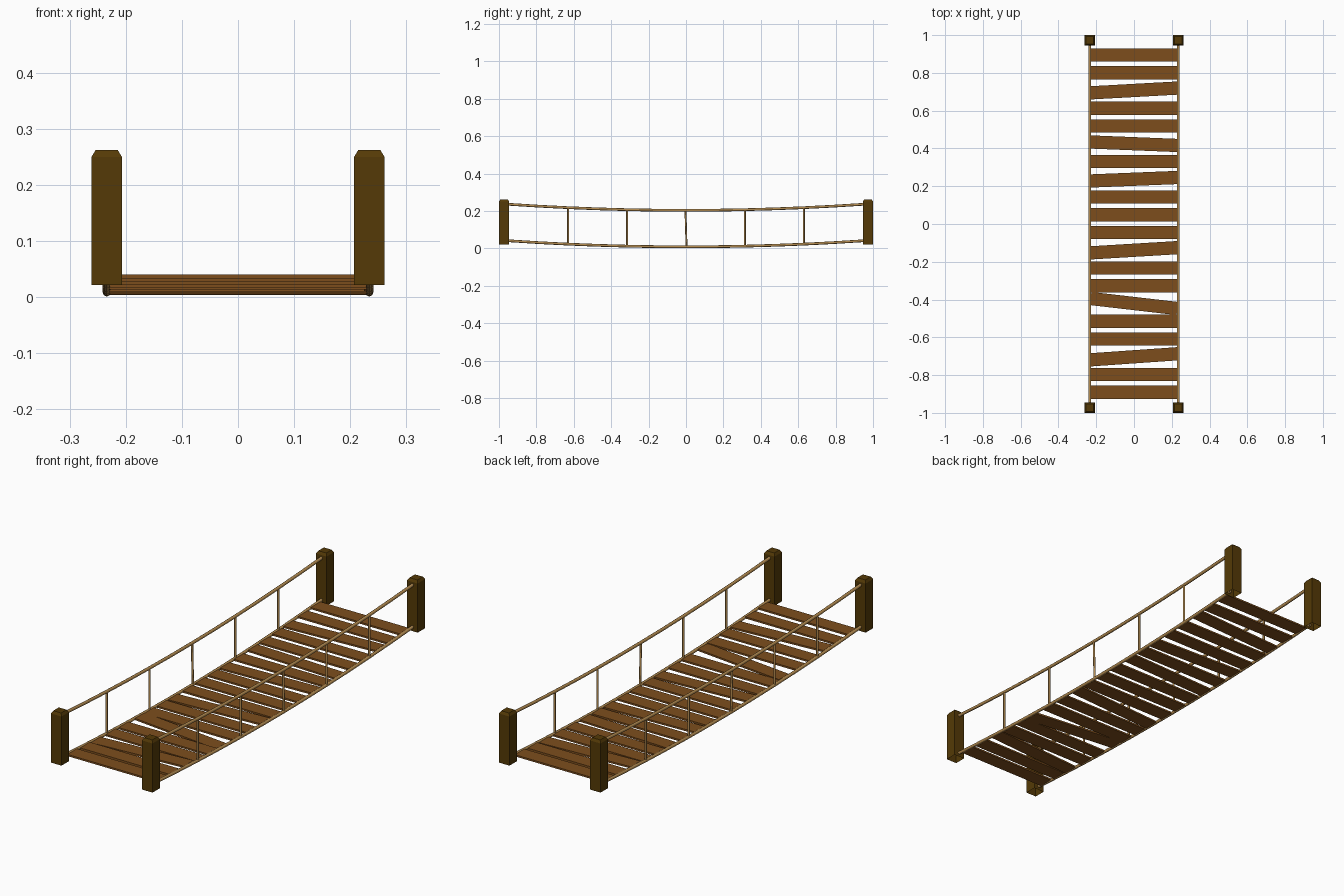
import bpy, bmesh, math
from mathutils import Matrix, Vector

if "Cube" in bpy.data.objects:
    bpy.data.objects.remove(bpy.data.objects["Cube"])


def material(name, rgb):
    m = bpy.data.materials.new(name)
    m.diffuse_color = (*rgb, 1)
    m.use_nodes = True
    m.node_tree.nodes["Principled BSDF"].inputs["Base Color"].default_value = m.diffuse_color
    return m


POST = material("dark post wood", (0.090, 0.042, 0.002))
PLANK = material("brown plank wood", (0.205, 0.076, 0.012))
ROPE = material("tan rope", (0.47, 0.27, 0.085))
RX, END = 0.234, 0.955


def sag(y):
    return 0.0085 + 0.0325 * (y / 0.95) ** 2


def finish(name, bm, mat, smooth=False):
    me = bpy.data.meshes.new(name)
    bm.to_mesh(me)
    bm.free()
    me.materials.append(mat)
    for p in me.polygons:
        p.use_smooth = smooth and len(p.vertices) == 4
    ob = bpy.data.objects.new(name, me)
    bpy.context.collection.objects.link(ob)
    return ob


def tube(name, pts, r, sides=8):
    """Smooth rope along pts, lying in a plane of constant x."""
    bm = bmesh.new()
    axis = (Vector(pts[-1]) - Vector(pts[0])).normalized()
    u = Vector((1, 0, 0))
    v = axis.cross(u).normalized()
    rings = []
    for p in pts:
        rings.append([bm.verts.new(Vector(p) + r * (u * math.cos(a) + v * math.sin(a)))
                      for a in (2 * math.pi * i / sides for i in range(sides))])
    for a, b in zip(rings, rings[1:]):
        for i in range(sides):
            j = (i + 1) % sides
            bm.faces.new((a[i], a[j], b[j], b[i]))
    bmesh.ops.recalc_face_normals(bm, faces=bm.faces)
    return finish(name, bm, ROPE, True)


# Corner posts with chamfered tops, open underneath
for sx in (-1, 1):
    for sy in (-1, 1):
        bm = bmesh.new()
        rings = []
        for z, h in ((0.022, 0.0272), (0.250, 0.0272), (0.262, 0.0200)):
            rings.append([bm.verts.new((sx * RX + h * a, sy * 0.9728 + h * b, z))
                          for a, b in ((-1, -1), (1, -1), (1, 1), (-1, 1))])
        for a, b in zip(rings, rings[1:]):
            for i in range(4):
                j = (i + 1) % 4
                bm.faces.new((a[i], a[j], b[j], b[i]))
        bm.faces.new(rings[-1])
        finish("post", bm, POST)

# Sagging foot and hand ropes, with hanger ropes between them
ys = [-END + 2 * END * i / 12 for i in range(13)]
for x in (-RX, RX):
    tube("foot_rope", [(x, y, sag(y)) for y in ys], 0.0072)
    tube("hand_rope", [(x, y, sag(y) + 0.195) for y in ys], 0.0072)
    for k in range(-2, 3):
        y = k * 0.315
        lean = 0.003 if k == 0 else 0
        tube("hanger_rope", [(x, y + lean, sag(y)), (x, y - lean, sag(y) + 0.195)], 0.005)

# Level deck planks tucked under the ropes, a few of them skewed
skew = {2: 0.055, 5: -0.04, 7: 0.04, 11: 0.06, 14: -0.115, 17: 0.07}
for i in range(20):
    y = 0.895 - i * 1.786 / 19
    bm = bmesh.new()
    bmesh.ops.create_cube(bm, size=1, matrix=(
        Matrix.Translation((0, y, sag(y) - 0.0005))
        @ Matrix.Rotation(skew.get(i, 0), 4, 'Z')
        @ Matrix.Diagonal((0.462, 0.070, 0.008, 1))))
    finish("plank", bm, PLANK)
